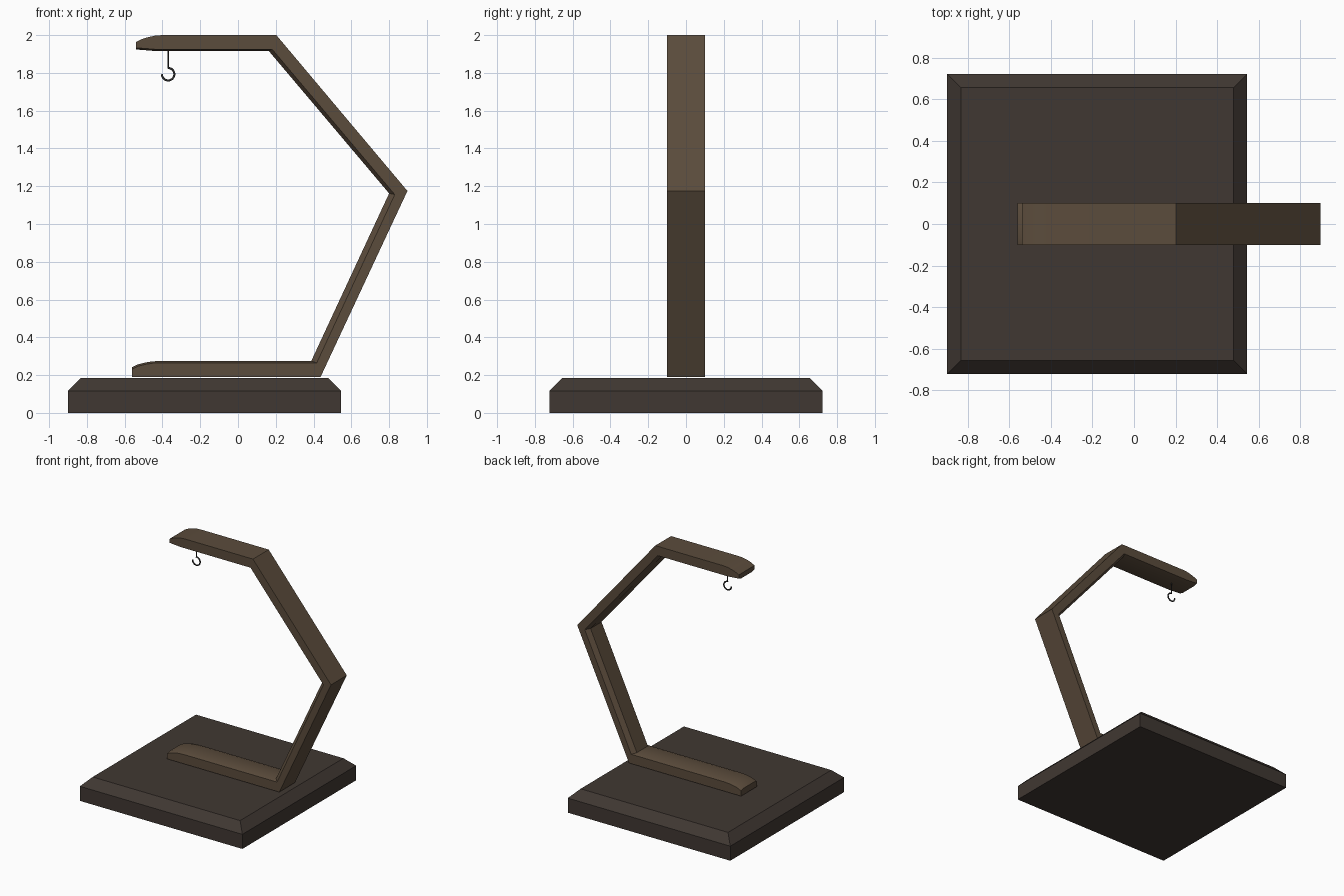
import bpy, bmesh, math
from mathutils import Vector

if "Cube" in bpy.data.objects:
    bpy.data.objects.remove(bpy.data.objects["Cube"])


def material(name, rgb):
    m = bpy.data.materials.new(name)
    m.diffuse_color = (*rgb, 1)
    m.use_nodes = True
    m.node_tree.nodes["Principled BSDF"].inputs["Base Color"].default_value = m.diffuse_color
    return m


def loft(name, sections, mat):
    """Join matching closed sections with quads and cap both ends."""
    bm = bmesh.new()
    rings = [[bm.verts.new(p) for p in s] for s in sections]
    for a, b in zip(rings, rings[1:]):
        for i in range(len(a)):
            j = (i + 1) % len(a)
            bm.faces.new((a[i], a[j], b[j], b[i]))
    bm.faces.new(rings[0])
    bm.faces.new(rings[-1][::-1])
    bmesh.ops.recalc_face_normals(bm, faces=bm.faces)
    me = bpy.data.meshes.new(name)
    bm.to_mesh(me)
    bm.free()
    me.materials.append(mat)
    ob = bpy.data.objects.new(name, me)
    bpy.context.collection.objects.link(ob)
    return ob


base_wood = material("dark_wood", (0.051, 0.039, 0.032))
arm_wood = material("brown_wood", (0.105, 0.072, 0.045))
metal = material("dark_metal", (0.03, 0.03, 0.03))


# Base plate with a sloped top rim
def rect(inset, z):
    x0, x1, y = -0.90 + inset, 0.545 - inset, 0.723 - inset
    return [(x0, -y, z), (x1, -y, z), (x1, y, z), (x0, y, z)]


loft("base", [rect(0, 0), rect(0, 0.117), rect(0.067, 0.184)], base_wood)


# Bent arm: outer, side-chamfer and inner points (x, z) at each station
W, INNER_W = 0.10, 0.07
stations = []
for x, top in ((-0.56, 0.242), (-0.53, 0.257), (-0.49, 0.267), (-0.45, 0.273), (-0.40, 0.275)):
    stations.append(((x, 0.19), (x, top - 0.01), (x, top)))
stations += [((0.437, 0.19), (0.417, 0.265), (0.388, 0.275)),
             ((0.897, 1.175), (0.83, 1.156), (0.80, 1.162)),
             ((0.203, 2.0), (0.181, 1.925), (0.163, 1.916))]
for x, top in ((-0.40, 2.0), (-0.44, 1.997), (-0.48, 1.988), (-0.51, 1.978), (-0.54, 1.963)):
    lift = 0.008 * max(0, (-0.44 - x) / 0.1)
    stations.append(((x, top), (x, 1.925 + lift), (x, 1.916 + lift)))


def section(o, m, i):
    half = [(o, W), (m, W), (i, INNER_W)]
    pts = [(p[0], -w, p[1]) for p, w in half]
    return pts + [(p[0], w, p[1]) for p, w in reversed(half)]


arm = loft("arm", [section(*s) for s in stations], arm_wood)
bpy.context.view_layer.objects.active = arm
arm.select_set(True)
bpy.ops.object.shade_smooth_by_angle(angle=math.radians(20))
arm.select_set(False)

# Hanging hook: straight shank and an open ring
hx, hz, r = -0.37, 1.793, 0.033
path = [Vector((hx, 0, 1.93)), Vector((hx, 0, hz + r + 0.008))]
for k in range(25):
    a = math.radians(90 - 270 * k / 24)
    path.append(Vector((hx + r * math.cos(a), 0, hz + r * math.sin(a))))
rings = []
for k, p in enumerate(path):
    t = (path[min(k + 1, len(path) - 1)] - path[max(k - 1, 0)]).normalized()
    n = Vector((-t.z, 0, t.x))
    rad = 0.0045 if k < 2 else 0.0055
    rings.append([p + rad * (n * math.cos(b) + Vector((0, 1, 0)) * math.sin(b))
                  for b in (math.tau * i / 10 for i in range(10))])
hook = loft("hook", rings, metal)
bpy.context.view_layer.objects.active = hook
hook.select_set(True)
bpy.ops.object.shade_smooth_by_angle(angle=math.radians(50))
